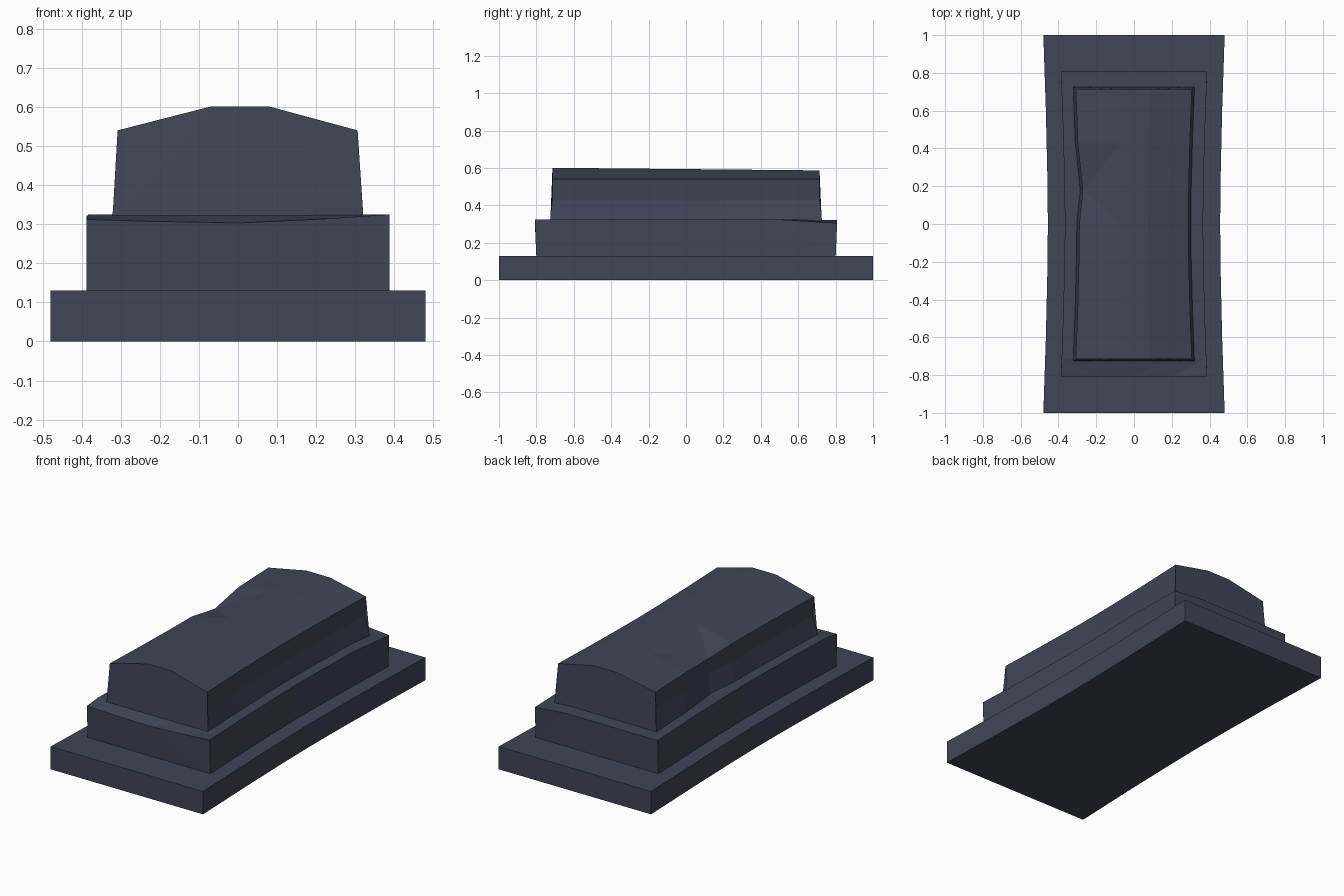
import bpy, bmesh

if "Cube" in bpy.data.objects:
    bpy.data.objects.remove(bpy.data.objects["Cube"])

slate = bpy.data.materials.new("dark slate")
slate.diffuse_color = (0.052, 0.060, 0.096, 1)
slate.use_nodes = True
slate.node_tree.nodes["Principled BSDF"].inputs["Base Color"].default_value = slate.diffuse_color


def loft(name, profile, stations, shape):
    """Sweep a closed cross-section along y; shape(x, z, t) returns the weathered point."""
    bm = bmesh.new()
    rings = [[bm.verts.new(shape(x, z, t)) for x, z in profile] for t in stations]
    n = len(profile)
    for a, b in zip(rings, rings[1:]):
        for i in range(n):
            j = (i + 1) % n
            bm.faces.new((a[i], a[j], b[j], b[i]))
    bm.faces.new(rings[0])
    bm.faces.new(rings[-1][::-1])
    bmesh.ops.triangulate(bm, faces=bm.faces[:])
    bmesh.ops.recalc_face_normals(bm, faces=bm.faces[:])
    me = bpy.data.meshes.new(name)
    bm.to_mesh(me)
    bm.free()
    me.materials.append(slate)
    ob = bpy.data.objects.new(name, me)
    bpy.context.collection.objects.link(ob)
    return ob


def waist(t, depth):
    # long sides curve inwards at mid-length
    return 1 - depth * (1 - abs(t) ** 1.6)


stations = [-1, -0.6, -0.25, 0, 0.25, 0.6, 1]


# Ground slab
def slab_shape(x, z, t):
    return (x * waist(t, 0.05), t, z)


loft("base_slab", [(-.48, 0), (.48, 0), (.48, .13), (-.48, .13)], stations, slab_shape)


# Middle plinth, with worn front and back top edges
def plinth_shape(x, z, t):
    top = z > 0.2
    if top and t == -1:
        z = 0.303 + (0.022 if x > 0 else 0.009) * (abs(x) / .387) ** 1.3
    if top and t == 1:
        z = 0.322 - (0.017 if x > 0.2 else 0)
    return (x * waist(t, 0.055), t * (0.808 if top else 0.80), z)


loft("middle_plinth",
     [(-.387, .12), (.387, .12), (.387, .325), (.2, .325), (0, .325), (-.2, .325), (-.387, .325)],
     [-1, -.88, -.6, -.25, 0, .25, .6, 1], plinth_shape)


# Upper chest with pinched waist, shallow arched lid and a chipped left edge
def chest_shape(x, z, t):
    y = t * (0.726 if z < .35 else 0.714)
    px = x * waist(t, 0.06)
    if x < -.29 and t == 0.25:
        px += 0.02
        if z > .5:
            z -= 0.02
    if z > .58:
        z -= 0.007 * (t + 1)
    return (px, y, z)


loft("upper_chest",
     [(-.322, .30), (.322, .30), (.32, .325), (.298, .43), (.306, .54),
      (.08, .601), (-.07, .601), (-.308, .54), (-.298, .43), (-.322, .325)],
     stations, chest_shape)
